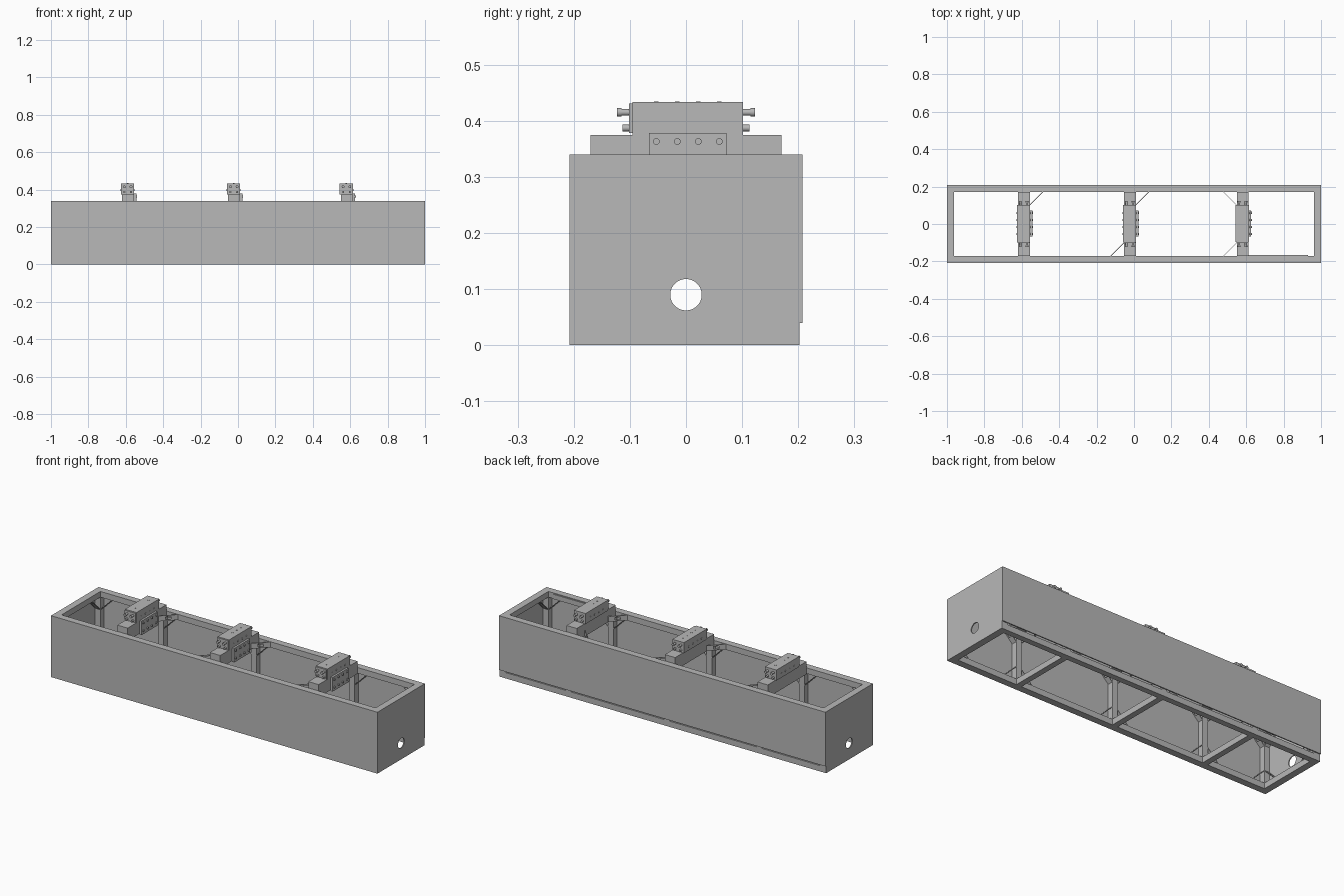
import bpy, bmesh
from math import pi
from mathutils import Matrix, Vector

cube = bpy.data.objects.get("Cube")
if cube:
    bpy.data.objects.remove(cube, do_unlink=True)

grey = bpy.data.materials.new("light_grey_metal")
grey.use_nodes = True
grey.diffuse_color = (0.48, 0.48, 0.48, 1)
grey.node_tree.nodes["Principled BSDF"].inputs["Base Color"].default_value = grey.diffuse_color

HX, HY, TOP = 1.0, 0.208, 0.34      # half length, half depth, case height
SKIN, BAR = 0.006, 0.032            # panel thickness, frame bar size
CROSS_X = (-0.59, -0.023, 0.58)     # centres of the cross bars


def finish(name, bm):
    bmesh.ops.recalc_face_normals(bm, faces=bm.faces)
    mesh = bpy.data.meshes.new(name)
    bm.to_mesh(mesh)
    bm.free()
    mesh.materials.append(grey)
    ob = bpy.data.objects.new(name, mesh)
    bpy.context.collection.objects.link(ob)
    return ob


def add_box(bm, x, y, z, mat=Matrix()):
    """Box from (min, max) pairs."""
    lo, hi = Vector((x[0], y[0], z[0])), Vector((x[1], y[1], z[1]))
    m = mat @ Matrix.Translation((lo + hi) / 2) @ Matrix.Diagonal((*(hi - lo), 1))
    bmesh.ops.create_cube(bm, size=1, matrix=m)


def box(name, x, y, z):
    bm = bmesh.new()
    add_box(bm, x, y, z)
    return finish(name, bm)


def add_rod(bm, centre, axis, radius, length, sides=16):
    turn = Vector((0, 0, 1)).rotation_difference(Vector(axis)).to_matrix().to_4x4()
    bmesh.ops.create_cone(bm, cap_ends=True, segments=sides, radius1=radius, radius2=radius,
                          depth=length, matrix=Matrix.Translation(centre) @ turn)


def span(a, b):
    return (min(a, b), max(a, b))


# Outer skin: front and back panels, then drilled end panels
box("front_panel", (-HX, HX), (-HY, SKIN - HY), (0, TOP))
box("back_panel", (-HX, HX), (HY - SKIN, HY), (0.04, TOP))

bm = bmesh.new()
add_rod(bm, (0, 0, 0.09), (1, 0, 0), 0.028, 3, 48)
cutter = finish("end_hole_cutter", bm)
cutter.hide_render = True
cutter.hide_viewport = True
for side, s in (("left", 1), ("right", -1)):
    end = box(side + "_end_panel", span(s * (HX - SKIN), s * HX),
              (SKIN - HY, HY - SKIN), (0, TOP))
    cut = end.modifiers.new("hole", 'BOOLEAN')
    cut.object = cutter
    cut.solver = 'EXACT'

# Top and bottom rings of the frame
IX, IY = HX - SKIN, HY - SKIN
for level, z in (("bottom", (0, BAR)), ("top", (TOP - BAR, TOP))):
    bm = bmesh.new()
    for s in (-1, 1):
        add_box(bm, (-IX, IX), span(s * IY, s * (IY - BAR)), z)
        add_box(bm, span(s * IX, s * (IX - BAR)), (BAR - IY, IY - BAR), z)
    finish(level + "_frame_ring", bm)

# Upright posts at the corners and beside each cross bar
POST_X = (BAR / 2 - IX, *CROSS_X, IX - BAR / 2)
bm = bmesh.new()
for x in POST_X:
    for s in (-1, 1):
        add_box(bm, (x - BAR / 2, x + BAR / 2), span(s * IY, s * (IY - BAR)), (BAR, TOP - BAR))
finish("frame_posts", bm)


def add_strap(bm, corner, d1, d2, leg=0.07, width=0.03):
    """Slotted diagonal plate joining two bars that meet at a corner."""
    d1, d2 = Vector(d1), Vector(d2)
    along, out = (d1 - d2).normalized(), (d1 + d2).normalized()
    m = Matrix((along, out.cross(along), out)).transposed().to_4x4()
    m.translation = Vector(corner) + (d1 + d2) * leg / 2
    h, w, t = leg * 0.7, width / 2, (-0.003, 0)
    for s in (-1, 1):
        add_box(bm, (-h, h), span(s * w, s * w * 0.5), t, m)
        add_box(bm, span(s * h, s * h * 0.3), (-w * 0.5, w * 0.5), t, m)


# Corner straps between posts and rings
bm = bmesh.new()
for i, x in enumerate(POST_X):
    for s in (-1, 1):
        for z, up in ((BAR, 1), (TOP - BAR, -1)):
            y = s * (IY - BAR / 2)
            for d in (-1, 1):
                if (i == 0 and d < 0) or (i == len(POST_X) - 1 and d > 0):
                    continue
                add_strap(bm, (x + d * BAR / 2, y, z), (d, 0, 0), (0, 0, up))
            if i in (0, len(POST_X) - 1):
                add_strap(bm, (x, s * (IY - BAR), z), (0, -s, 0), (0, 0, up))
finish("post_straps", bm)

# Flat straps tying cross bars to the top ring: bar index, x side, y side
bm = bmesh.new()
for i, sx, sy in ((0, 1, 1), (1, 1, 1), (1, -1, -1), (2, -1, 1), (2, -1, -1)):
    add_strap(bm, (CROSS_X[i] + sx * 0.033, sy * (IY - BAR), TOP - BAR / 2),
              (sx, 0, 0), (0, -sy, 0))
finish("cross_bar_straps", bm)

# Thin strip on the inside of the front rail
box("inner_strip", (0.57, 0.93), (BAR - IY, BAR - IY + 0.004), (TOP - BAR, TOP - 0.005))


def build_station(label, c):
    """Cross bars with a clamp block, side plate, ports and screws."""
    box(label + "_lower_cross_bar", (c - BAR / 2, c + BAR / 2), (BAR - IY, IY - BAR), (0, BAR))
    box(label + "_upper_cross_bar", (c - 0.03, c + 0.033), (BAR - IY, IY - BAR), (0.305, 0.375))
    box(label + "_block", (c - 0.036, c + 0.035), (-0.095, 0.102), (0.375, 0.433))
    box(label + "_block_cap", (c - 0.033, c + 0.032), (-0.102, -0.095), (0.378, 0.431))
    box(label + "_side_plate", (c + 0.033, c + 0.046), (-0.066, 0.072), (0.3, 0.378))

    bm = bmesh.new()
    for dx in (-0.018, 0.018):
        for s in (-1, 1):
            add_rod(bm, (c + dx, s * 0.108, 0.415), (0, 1, 0), 0.006, 0.03)
            add_rod(bm, (c + dx, s * 0.119, 0.415), (0, 1, 0), 0.0075, 0.008)
            add_rod(bm, (c + dx, s * 0.104, 0.387), (0, 1, 0), 0.006, 0.018)
    ports = finish(label + "_ports", bm)

    bm = bmesh.new()
    for k in range(4):
        y = -0.053 + k * 0.0375
        add_rod(bm, (c + 0.035, y, 0.397), (1, 0, 0), 0.005, 0.004)
        add_rod(bm, (c - 0.036, y, 0.397), (1, 0, 0), 0.005, 0.004)
        add_rod(bm, (c, y, 0.433), (0, 0, 1), 0.004, 0.003)
        for z in (0.363, 0.32):
            add_rod(bm, (c + 0.047, y, z), (1, 0, 0), 0.006, 0.008)
    screws = finish(label + "_screws", bm)

    for ob in (ports, screws):
        bpy.ops.object.select_all(action='DESELECT')
        ob.select_set(True)
        bpy.context.view_layer.objects.active = ob
        bpy.ops.object.shade_smooth_by_angle(angle=pi / 6)


for label, c in zip(("right", "middle", "left"), CROSS_X):
    build_station(label, c)
